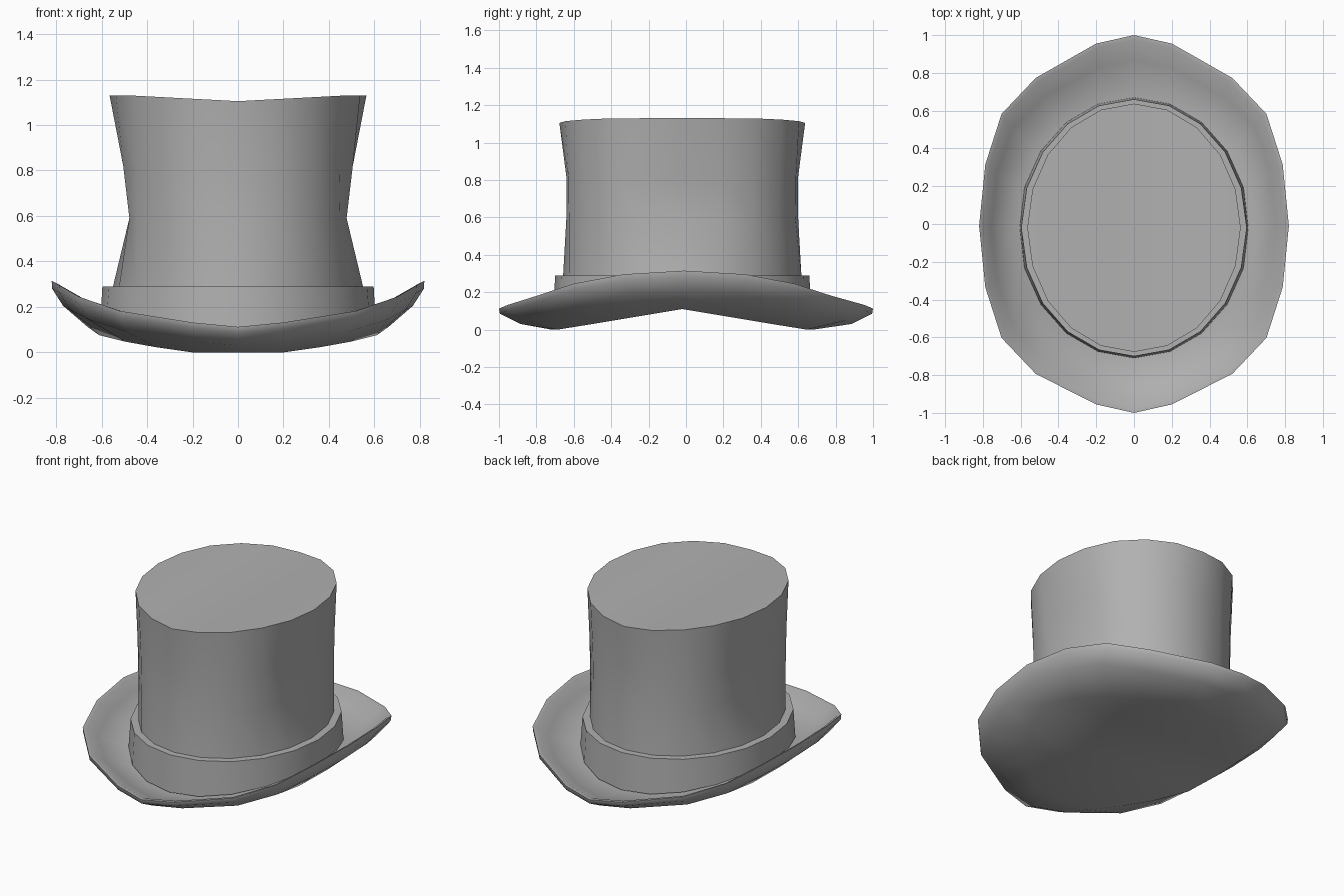
import bpy
from math import sin, cos, pi, radians

if "Cube" in bpy.data.objects:
    bpy.data.objects.remove(bpy.data.objects["Cube"])

N = 20
felt = bpy.data.materials.new("dark_felt")
felt.diffuse_color = (0.44, 0.44, 0.44, 1)
felt.use_nodes = True
felt.node_tree.nodes["Principled BSDF"].inputs["Base Color"].default_value = felt.diffuse_color


def ring(rx, ry, z_end, z_side=None, cy=-0.02):
    """Oval ring of N points; height goes from z_end (front/back) to z_side (left/right)."""
    z_side = z_end if z_side is None else z_side
    pts = []
    for k in range(N):
        t = 2 * pi * k / N
        pts.append((rx * sin(t), cy + ry * cos(t), z_end + (z_side - z_end) * sin(t) ** 2))
    return pts


def pinch(pts, mx, my, cy=-0.02):
    """Flatten the sides and ends of a ring, keeping its diagonals full."""
    return [(max(-mx, min(mx, x)), cy + max(-my, min(my, y - cy)), z) for x, y, z in pts]


# Slightly pointed outline of the brim edge: quarter values, mirrored
EDGE_X = [0, 0.245, 0.635, 0.855, 0.96, 1]
EDGE_Y = [1, 0.955, 0.783, 0.593, 0.325, 0]


def edge_ring(rx, ry, z_end, z_side):
    pts = []
    for k, (x, y, z) in enumerate(ring(1, 1, z_end, z_side, 0)):
        q = k % 10
        q = q if q <= 5 else 10 - q
        sx = 1 if k <= 10 else -1
        sy = 1 if (k <= 5 or k >= 15) else -1
        shift = 0 if q < 2 else -0.01
        pts.append((sx * rx * EDGE_X[q], shift + sy * ry * EDGE_Y[q], z))
    return pts


def strip_cap(base, start, flip=False):
    """Close a ring with parallel strips; start is the ring index of one tip."""
    h = N // 2
    faces = [(0, 1, N - 1)]
    faces += [(k, k + 1, N - k - 1, N - k) for k in range(1, h - 1)]
    faces.append((h - 1, h, h + 1))
    return [tuple(base + (i + start) % N for i in (f[::-1] if flip else f)) for f in faces]


def loft(name, rings, cap_first=False, cap_last=False, angle=40):
    verts = [p for r in rings for p in r]
    faces = []
    for r in range(len(rings) - 1):
        a, b = r * N, (r + 1) * N
        for k in range(N):
            j = (k + 1) % N
            faces.append((a + k, b + k, b + j, a + j))
    if cap_first:
        faces += strip_cap(0, 0)                           # strips run left to right
    if cap_last:
        faces += strip_cap((len(rings) - 1) * N, 5, True)  # strips run front to back
    me = bpy.data.meshes.new(name)
    me.from_pydata(verts, [], faces)
    me.materials.append(felt)
    ob = bpy.data.objects.new(name, me)
    bpy.context.collection.objects.link(ob)
    bpy.ops.object.select_all(action='DESELECT')
    ob.select_set(True)
    bpy.context.view_layer.objects.active = ob
    bpy.ops.object.shade_smooth_by_angle(angle=radians(angle))
    return ob


# Brim: saddle-shaped underside, rolled-up edge, upper surface back to the band
under = []
for k, (x, y, z) in enumerate(ring(0.66, 0.70, 0)):
    s = 1 - 0.08 * sin(4 * pi * k / N) ** 2 if k % 10 not in (1, 9) else 1
    y = (y + 0.02) * s - 0.02
    under.append((x * s, y, 0.11 * max(0, 1 - abs(y + 0.02) / 0.66)))
loft("brim", [
    under,
    edge_ring(0.77, 0.885, 0.03, 0.205),
    edge_ring(0.818, 0.995, 0.085, 0.28),
    edge_ring(0.82, 1.0, 0.112, 0.315),
    edge_ring(0.80, 0.975, 0.112, 0.305),
    edge_ring(0.755, 0.87, 0.065, 0.235),
    ring(0.65, 0.70, 0.035, 0.15),
    ring(0.54, 0.63, 0.035, 0.14),
], cap_first=True, angle=60)

# Hat band: upright collar with a narrow top ledge
loft("hat_band", [
    pinch(ring(0.61, 0.69, 0.05, 0.14), 0.605, 0.69),
    ring(0.597, 0.68, 0.29),
    ring(0.54, 0.63, 0.29),
])

# Crown: tube waisted at the sides, with a slightly saddle-shaped flat top
top = [(x, y, 1.105 + 0.025 * min(1, 1.2 * abs(x) / 0.565)) for x, y, z in ring(0.565, 0.657, 0)]
loft("crown", [
    ring(0.565, 0.65, 0.10, 0.16),
    ring(0.55, 0.637, 0.29),
    pinch(ring(0.55, 0.637, 0.59), 0.478, 0.62),
    pinch(ring(0.555, 0.64, 0.82), 0.505, 0.62),
    top,
], cap_last=True)
